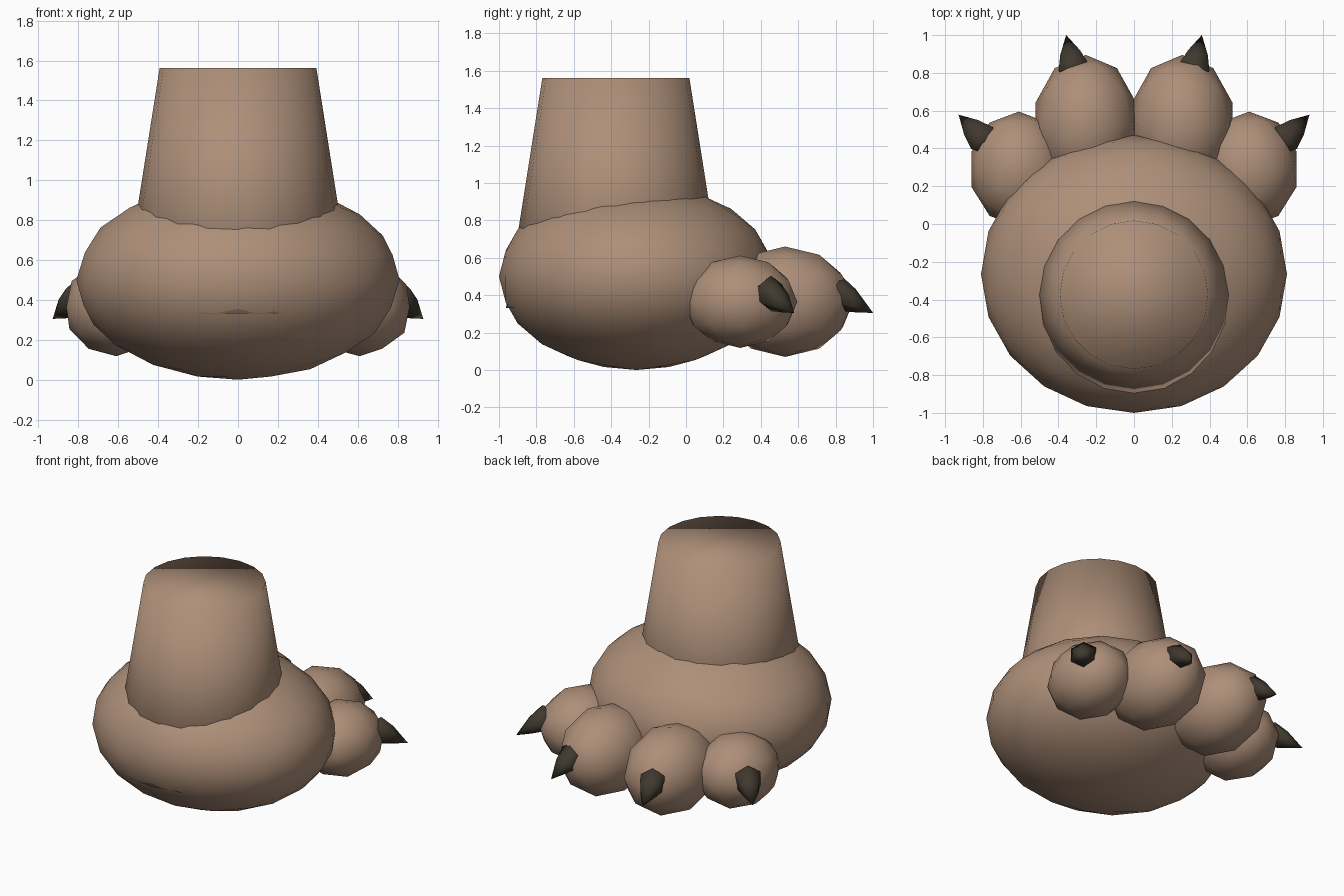
import bpy, bmesh, math
from mathutils import Vector

if "Cube" in bpy.data.objects:
    bpy.data.objects.remove(bpy.data.objects["Cube"])


def material(name, rgb):
    m = bpy.data.materials.new(name)
    m.diffuse_color = (*rgb, 1)
    m.use_nodes = True
    m.node_tree.nodes["Principled BSDF"].inputs["Base Color"].default_value = m.diffuse_color
    return m


FUR = material("brown fur", (0.42, 0.275, 0.19))
CLAW = material("dark claw", (0.05, 0.04, 0.028))


def finish(name, bm, mat):
    """Turn a bmesh into a smooth shaded object."""
    bmesh.ops.recalc_face_normals(bm, faces=bm.faces)
    for f in bm.faces:
        f.smooth = True
    me = bpy.data.meshes.new(name)
    bm.to_mesh(me)
    bm.free()
    me.materials.append(mat)
    ob = bpy.data.objects.new(name, me)
    bpy.context.collection.objects.link(ob)
    return ob


def ball(name, centre, radii, subdivisions):
    bm = bmesh.new()
    bmesh.ops.create_icosphere(bm, subdivisions=subdivisions, radius=1)
    bmesh.ops.scale(bm, vec=radii, verts=bm.verts)
    bmesh.ops.translate(bm, vec=centre, verts=bm.verts)
    return finish(name, bm, FUR)


def claw(name, centre, angle):
    """Pointed claw: rings along a drooping axis, closed by a tip."""
    forward = Vector((math.sin(angle), math.cos(angle), 0))
    side = Vector((math.cos(angle), -math.sin(angle), 0))
    up = Vector((0, 0, 1))
    n = 6
    bm = bmesh.new()
    rings = []
    for along, drop, r in ((-0.06, 0.0, 0.06), (0, 0, 0.094), (0.08, -0.04, 0.062)):
        c = Vector(centre) + forward * along + up * drop
        rings.append([bm.verts.new(c + side * r * math.sin(i * math.tau / n)
                                   + up * r * math.cos(i * math.tau / n))
                      for i in range(n)])
    tip = bm.verts.new(Vector(centre) + forward * 0.175 - up * 0.105)
    bm.faces.new(rings[0])
    for i in range(n):
        j = (i + 1) % n
        for a, b in zip(rings, rings[1:]):
            bm.faces.new((a[i], a[j], b[j], b[i]))
        bm.faces.new((rings[-1][i], rings[-1][j], tip))
    return finish(name, bm, CLAW)


# Foot pad
ball("foot", (0, -0.265, 0.5), (0.81, 0.735, 0.5), 3)

# Tapered leg, its lower end sunk into the foot
bm = bmesh.new()
bmesh.ops.create_cone(bm, cap_ends=True, segments=20, radius1=0.587,
                      radius2=0.393, depth=1.23)
bmesh.ops.translate(bm, vec=(0, -0.375, 0.947), verts=bm.verts)
finish("leg", bm, FUR)

# Toes and claws, mirrored left and right
for s, label in ((-1, "left"), (1, "right")):
    ball(f"inner_toe_{label}", (s * 0.255, 0.53, 0.365), (0.28, 0.365, 0.295), 2)
    ball(f"outer_toe_{label}", (s * 0.61, 0.29, 0.365), (0.263, 0.305, 0.247), 2)
    claw(f"inner_claw_{label}", (s * 0.32, 0.83, 0.41), s * math.radians(13))
    claw(f"outer_claw_{label}", (s * 0.805, 0.455, 0.41), s * math.radians(45))
